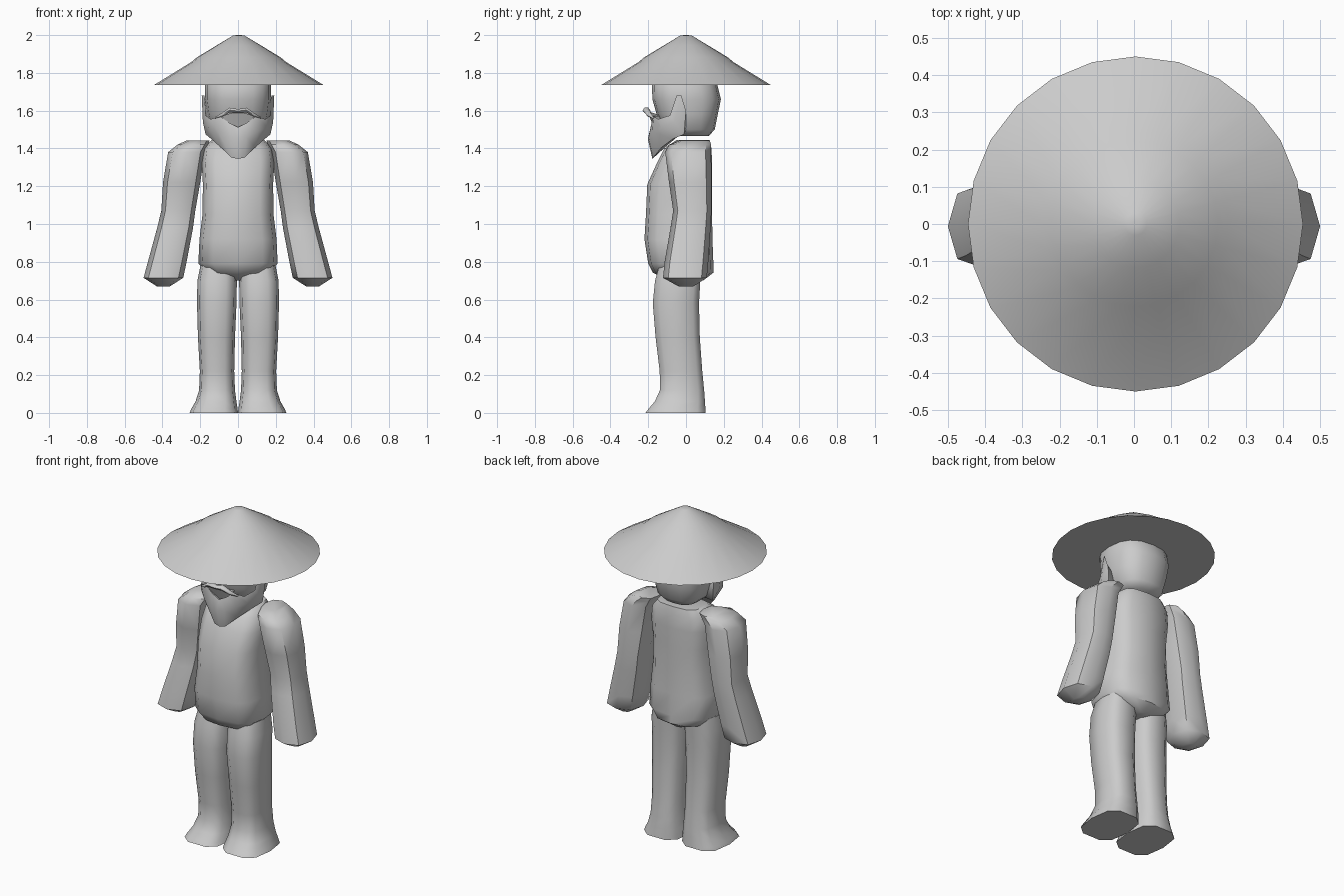
import bpy, bmesh, math

cube = bpy.data.objects.get("Cube")
if cube:
    bpy.data.objects.remove(cube, do_unlink=True)

grey = bpy.data.materials.new("plain grey")
grey.use_nodes = True
grey.diffuse_color = (0.6, 0.6, 0.6, 1)
grey.node_tree.nodes["Principled BSDF"].inputs["Base Color"].default_value = (0.6, 0.6, 0.6, 1)


def finish(name, bm, angle):
    """Turn a bmesh into a shaded, coloured object."""
    bmesh.ops.recalc_face_normals(bm, faces=bm.faces)
    me = bpy.data.meshes.new(name)
    bm.to_mesh(me)
    bm.free()
    ob = bpy.data.objects.new(name, me)
    bpy.context.collection.objects.link(ob)
    me.materials.append(grey)
    bpy.ops.object.select_all(action='DESELECT')
    ob.select_set(True)
    bpy.context.view_layer.objects.active = ob
    bpy.ops.object.shade_smooth_by_angle(angle=math.radians(angle))
    return ob


def spow(v, p):
    return math.copysign(abs(v) ** (2 / p), v)


def loft(name, rings, n=12, p=2.5, side=1, angle=50):
    """Skin rounded sections given as (z, x min, x max, y min, y max)."""
    bm = bmesh.new()
    loops = []
    for z, x0, x1, y0, y1 in rings:
        loop = []
        for i in range(n):
            a = 2 * math.pi * i / n
            x = (x0 + x1) / 2 + (x1 - x0) / 2 * spow(math.cos(a), p)
            y = (y0 + y1) / 2 + (y1 - y0) / 2 * spow(math.sin(a), p)
            loop.append(bm.verts.new((side * x, y, z)))
        loops.append(loop)
    for a, b in zip(loops, loops[1:]):
        for i in range(n):
            j = (i + 1) % n
            bm.faces.new((a[i], a[j], b[j], b[i]))
    bm.faces.new(loops[0])
    bm.faces.new(loops[-1])
    return finish(name, bm, angle)


# Wide conical hat with a raised crown and flat underside
hat = [(1.735, 0.45), (1.858, 0.25), (1.882, 0.222), (1.945, 0.118), (1.998, 0.03), (2.0, 0.008)]
loft("hat", [(z, 0.004 - r, 0.004 + r, -r, r) for z, r in hat], n=24, p=2)

# Head
loft("head", [
    (1.465, -0.10, 0.10, -0.06, 0.12),
    (1.50, -0.14, 0.14, -0.12, 0.152),
    (1.58, -0.163, 0.163, -0.155, 0.168),
    (1.66, -0.174, 0.174, -0.178, 0.185),
    (1.74, -0.174, 0.174, -0.180, 0.165),
    (1.82, -0.12, 0.12, -0.12, 0.11)], n=16)

# Torso, ending in a narrow crotch
loft("torso", [
    (0.70, -0.03, 0.03, -0.09, 0.09),
    (0.742, -0.16, 0.16, -0.175, 0.145),
    (0.79, -0.21, 0.21, -0.20, 0.145),
    (0.92, -0.204, 0.204, -0.22, 0.14),
    (1.05, -0.188, 0.188, -0.212, 0.138),
    (1.21, -0.186, 0.186, -0.205, 0.138),
    (1.32, -0.192, 0.192, -0.155, 0.138),
    (1.40, -0.18, 0.18, -0.115, 0.135),
    (1.445, -0.14, 0.14, -0.05, 0.125)], p=3)

# Arms and legs, mirrored
for side, label in ((1, "left"), (-1, "right")):
    loft(label + "_arm", [
        (0.67, 0.36, 0.43, -0.04, 0.04),
        (0.715, 0.29, 0.50, -0.122, 0.11),
        (0.80, 0.272, 0.477, -0.113, 0.118),
        (0.98, 0.238, 0.428, -0.082, 0.13),
        (1.07, 0.226, 0.406, -0.068, 0.135),
        (1.22, 0.20, 0.397, -0.09, 0.135),
        (1.38, 0.175, 0.37, -0.11, 0.133),
        (1.42, 0.158, 0.32, -0.09, 0.133),
        (1.443, 0.15, 0.27, -0.03, 0.125)], n=8, side=side)
    loft(label + "_leg", [
        (0.0, 0.0, 0.256, -0.22, 0.11),
        (0.02, 0.002, 0.248, -0.205, 0.108),
        (0.06, 0.008, 0.225, -0.17, 0.105),
        (0.12, 0.016, 0.206, -0.142, 0.10),
        (0.22, 0.02, 0.202, -0.143, 0.09),
        (0.40, 0.016, 0.212, -0.165, 0.077),
        (0.58, 0.008, 0.217, -0.18, 0.073),
        (0.70, 0.006, 0.215, -0.168, 0.08),
        (0.80, 0.012, 0.195, -0.14, 0.085)], n=10, p=3, side=side)

# Beard: columns from the chin to the ear, each a top, middle, bottom and back point
half = [
    [(0, -0.185, 1.512), (0, -0.202, 1.45), (0, -0.178, 1.345), (0, -0.04, 1.47)],
    [(0.045, -0.182, 1.535), (0.045, -0.198, 1.46), (0.035, -0.174, 1.352), (0.03, -0.04, 1.47)],
    [(0.095, -0.172, 1.57), (0.105, -0.178, 1.49), (0.09, -0.13, 1.405), (0.07, -0.03, 1.475)],
    [(0.145, -0.148, 1.555), (0.158, -0.13, 1.51), (0.142, -0.07, 1.45), (0.10, -0.02, 1.48)],
    [(0.172, -0.085, 1.575), (0.186, -0.06, 1.54), (0.172, -0.01, 1.475), (0.13, 0.0, 1.50)],
    [(0.178, -0.05, 1.68), (0.192, -0.025, 1.68), (0.186, 0.0, 1.60), (0.16, 0.0, 1.58)]]
cols = [[(-x, y, z) for x, y, z in c] for c in half[:0:-1]] + half
bm = bmesh.new()
grid = [[bm.verts.new(c) for c in col] for col in cols]
for a, b in zip(grid, grid[1:]):
    for i in range(4):
        j = (i + 1) % 4
        bm.faces.new((a[i], a[j], b[j], b[i]))
bm.faces.new(grid[0])
bm.faces.new(grid[-1])
finish("beard", bm, 60)

# Mouth: a hollow face sloping down and back under the moustache
bm = bmesh.new()
upper = [bm.verts.new(c) for c in ((-0.085, -0.18, 1.572), (0, -0.205, 1.598), (0.085, -0.18, 1.572))]
lower = [bm.verts.new(c) for c in ((-0.065, -0.165, 1.535), (0, -0.168, 1.505), (0.065, -0.165, 1.535))]
back = [bm.verts.new(c) for c in ((-0.07, -0.12, 1.57), (0, -0.12, 1.57), (0.07, -0.12, 1.57))]
for p, q in ((upper, lower), (lower, back), (back, upper)):
    for i in range(2):
        bm.faces.new((p[i], p[i + 1], q[i + 1], q[i]))
for i in (0, 2):
    bm.faces.new((upper[i], lower[i], back[i]))
finish("mouth", bm, 30)

# Moustache: a thin tapered bow swept along the upper lip
path = [(-0.122, -0.175, 1.562, 0.004), (-0.085, -0.195, 1.578, 0.011), (-0.045, -0.21, 1.603, 0.015),
        (0, -0.212, 1.598, 0.012)]
path += [(-x, y, z, r) for x, y, z, r in path[2::-1]]
bm = bmesh.new()
loops = []
for x, y, z, r in path:
    loops.append([bm.verts.new((x, y + 1.3 * r * math.cos(k * math.pi / 3),
                                z + r * math.sin(k * math.pi / 3))) for k in range(6)])
for a, b in zip(loops, loops[1:]):
    for i in range(6):
        j = (i + 1) % 6
        bm.faces.new((a[i], a[j], b[j], b[i]))
bm.faces.new(loops[0])
bm.faces.new(loops[-1])
finish("moustache", bm, 70)
